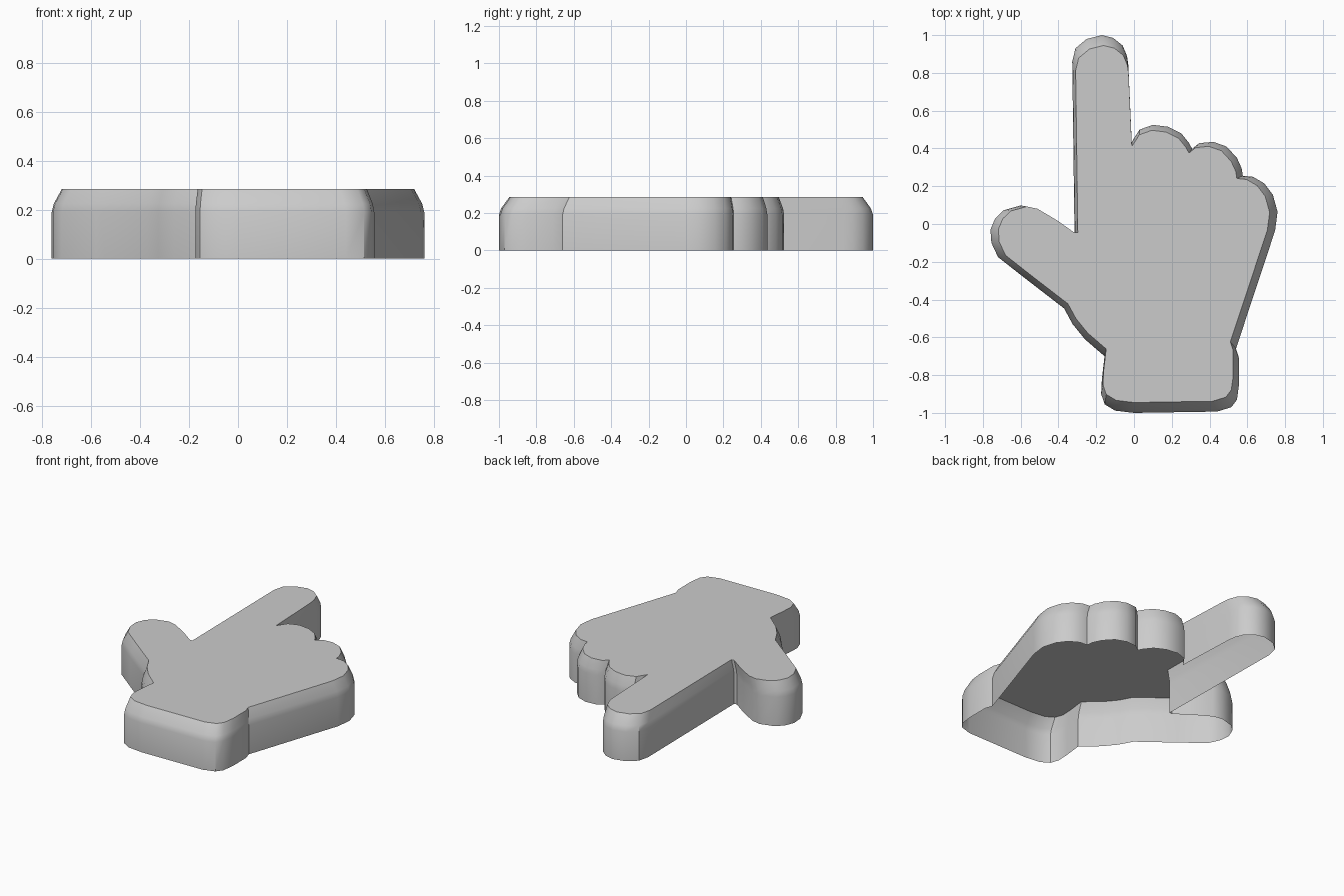
import bpy, bmesh, math

# Flat grey material
grey = bpy.data.materials.new("plain grey")
grey.diffuse_color = (0.6, 0.6, 0.6, 1)

# Outline of the pointing hand, clockwise from the thumb crotch
OUTLINE = [
    # index finger
    (-.315, -.047), (-.327, .86), (-.31, .93), (-.25, .98), (-.17, 1.0),
    (-.11, .985), (-.06, .945), (-.037, .89), (-.03, .84), (-.012, .435),
    # three curled fingers
    (.03, .50), (.10, .525), (.18, .515), (.25, .48), (.29, .43), (.308, .398),
    (.345, .428), (.42, .435), (.49, .41), (.545, .35), (.57, .295), (.576, .255),
    (.63, .25), (.69, .215), (.735, .155), (.76, .065), (.747, -.035),
    # wrist
    (.54, -.66), (.556, -.71), (.556, -.85), (.545, -.93), (.515, -.97),
    (.44, -.993), (0, -1.0), (-.10, -.988), (-.155, -.955), (-.174, -.90),
    (-.17, -.82), (-.156, -.70),
    # thumb
    (-.26, -.61), (-.325, -.53), (-.37, -.447), (-.58, -.285), (-.72, -.175),
    (-.755, -.10), (-.76, -.03), (-.735, .03), (-.69, .073), (-.60, .098),
    (-.54, .085), (-.43, .02), (-.335, -.048),
]

# Wall profile: (height, scale about the centre)
PROFILE = [(0, 1), (.19, 1), (.225, .988), (.285, .945)]

# Stack the rings, bridge them, cap the top and leave the bottom open
bm = bmesh.new()
rings = [[bm.verts.new((x * s, y * s, z)) for x, y in OUTLINE] for z, s in PROFILE]
n = len(OUTLINE)
for low, high in zip(rings, rings[1:]):
    for i in range(n):
        j = (i + 1) % n
        bm.faces.new((low[j], low[i], high[i], high[j]))
bm.faces.new(rings[-1][::-1])
bm.normal_update()

mesh = bpy.data.meshes.new("pointing_hand")
bm.to_mesh(mesh)
bm.free()
mesh.materials.append(grey)
hand = bpy.data.objects.new("pointing_hand", mesh)
bpy.context.collection.objects.link(hand)

# Smooth walls, sharp rim and creases
bpy.context.view_layer.objects.active = hand
hand.select_set(True)
bpy.ops.object.shade_smooth_by_angle(angle=math.radians(35))
